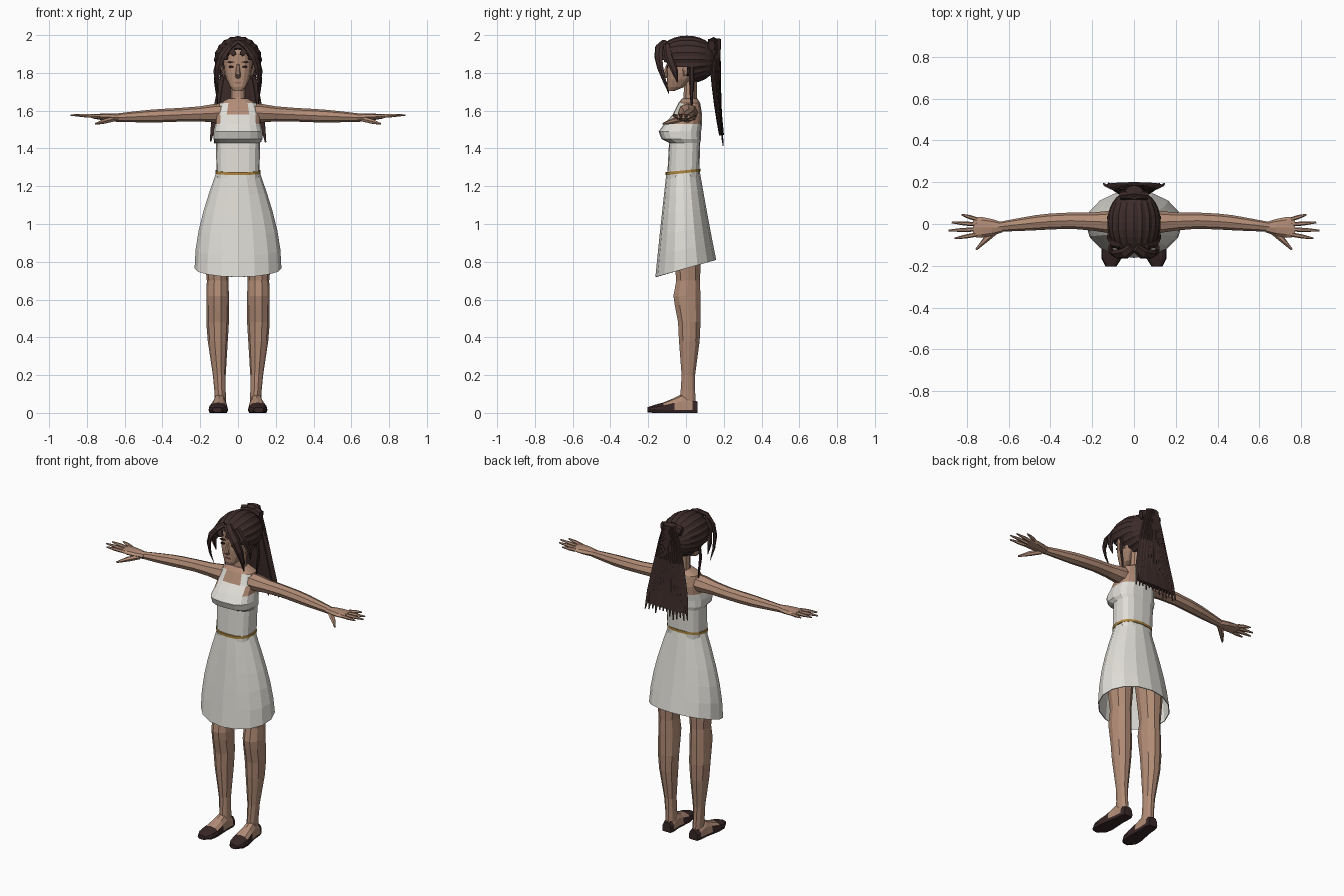
import bpy, bmesh, math, random
from mathutils import Vector

random.seed(4)
cube = bpy.data.objects.get("Cube")
if cube:
    bpy.data.objects.remove(cube)


def material(name, *rgb):
    mat = bpy.data.materials.new(name)
    mat.use_nodes = True
    mat.diffuse_color = (*rgb, 1)
    shader = mat.node_tree.nodes["Principled BSDF"]
    shader.inputs["Base Color"].default_value = (*rgb, 1)
    return mat


skin = material("skin", 0.44, 0.26, 0.18)
cloth = material("white cloth", 0.74, 0.72, 0.67)
hair = material("dark brown hair", 0.046, 0.025, 0.023)
leather = material("dark shoe leather", 0.04, 0.02, 0.02)
gold = material("gold belt", 0.42, 0.24, 0.05)
dark = material("dark eye", 0.02, 0.01, 0.01)
lip = material("lip", 0.3, 0.14, 0.1)


def signed_power(value, power):
    return math.copysign(abs(value) ** power, value)


def ring(center, u, v, sides, power=1, ridge=0):
    """Closed cross-section spanned by the two half-axis vectors."""
    points = []
    for i in range(sides):
        angle = math.tau * i / sides
        across = Vector(u) * signed_power(math.cos(angle), power)
        along = Vector(v) * signed_power(math.sin(angle), power)
        points.append(Vector(center) + (across + along) * (1 - ridge * (i % 2)))
    return points


def loft(name, rings, mats, rule=None, remove=None, mirror=False, caps=True, thick=0):
    """Skin a list of rings; rule picks a material, remove drops faces."""
    bm = bmesh.new()
    rows = [[bm.verts.new(p) for p in r] for r in rings]
    for low, high in zip(rows, rows[1:]):
        for i in range(len(low)):
            bm.faces.new((low[i - 1], low[i], high[i], high[i - 1]))
    if caps:
        bm.faces.new(rows[0])
        bm.faces.new(rows[-1])
    bmesh.ops.recalc_face_normals(bm, faces=bm.faces)
    if remove:
        gone = [f for f in bm.faces if remove(f.calc_center_median())]
        bmesh.ops.delete(bm, geom=gone, context="FACES")
    if rule:
        for f in bm.faces:
            f.material_index = int(rule(f.calc_center_median()))
    mesh = bpy.data.meshes.new(name)
    bm.to_mesh(mesh)
    bm.free()
    for m in mats:
        mesh.materials.append(m)
    obj = bpy.data.objects.new(name, mesh)
    bpy.context.collection.objects.link(obj)
    if thick:
        obj.modifiers.new("Thickness", "SOLIDIFY").thickness = thick
    if mirror:
        obj.modifiers.new("Mirror", "MIRROR").use_mirror_merge = False


def stack(table, sides=16, power=1, tilt=0):
    """Horizontal rings from rows of height, half width, front y, back y."""
    rings = []
    for z, width, front, back in table:
        center = (0, (front + back) / 2, z)
        points = ring(center, (width, 0, 0), (0, (back - front) / 2, 0), sides, power)
        for p in points:
            p.z += tilt * p.y
        rings.append(points)
    return rings


def tube(name, path, mat, side=(0, 1, 0), sides=8, mirror=True, ridge=0):
    """Swept tube; each path row is x, y, z, half width along side, half depth."""
    centers = [Vector(row[:3]) for row in path]
    rings = []
    for i, (center, row) in enumerate(zip(centers, path)):
        before, after = centers[max(i - 1, 0)], centers[min(i + 1, len(path) - 1)]
        tangent = (after - before).normalized()
        u = Vector(side)
        u = (u - tangent * u.dot(tangent)).normalized()
        v = tangent.cross(u)
        rings.append(ring(center, u * row[3], v * row[4], sides, ridge=ridge))
    loft(name, rings, [mat], mirror=mirror)


def lock(name, points, width, side=(0, 1, 0)):
    """Lock of hair that swells and then tapers to a point."""
    path = []
    for i, point in enumerate(points):
        swell = math.sin(math.pi * (0.3 + 0.67 * i / (len(points) - 1)))
        path.append((*point, width * swell, width * swell / 2))
    tube(name, path, hair, side, sides=6)


def plate(name, x, y, z, width, height, mat, mirror=True):
    rings = [ring((x, y + d, z), (width, 0, 0), (0, 0, height), 8) for d in (-0.004, 0.004)]
    loft(name, rings, [mat], mirror=mirror)


# Torso: fitted bodice with skin at the neckline, armholes and upper back
def bare_skin(c):
    side = abs(c.x)
    if c.z > 1.645 or (side > 0.098 and c.z > 1.53):
        return True
    if c.y < 0:
        return c.z > 1.585 and side < 0.045
    return c.z > 1.53 and side > 0.06


loft("bodice", stack([
    (1.24, .113, -.1, .07), (1.43, .117, -.09, .075), (1.45, .13, -.13, .08),
    (1.49, .13, -.145, .08), (1.53, .12, -.115, .085), (1.58, .117, -.07, .085),
    (1.64, .1, -.04, .075), (1.665, .05, -.02, .06)], power=0.7),
    [cloth, skin], bare_skin)
loft("neck", stack([(1.62, .05, -.025, .065), (1.67, .04, -.015, .06),
                    (1.78, .04, -.01, .06)], sides=10), [skin])

# Belt and open skirt whose hem dips at the front
loft("belt", stack([(1.27, .12, -.108, .077), (1.285, .12, -.108, .077)],
                   power=0.85, tilt=0.1), [gold])
skirt = []
for step in range(6):
    t = step / 5
    width = 0.117 + 0.113 * math.sin(t * math.pi / 2)
    row = (1.27 - 0.505 * t, width, -0.105 - 0.057 * t, 0.073 + 0.087 * t)
    skirt += stack([row], tilt=0.1 + 0.18 * t * t)
loft("skirt", skirt, [cloth], caps=False, thick=0.005)

# Legs, standing slightly wider at the knee than at the ankle
leg = stack([(.98, .085, -.08, .09), (.7, .057, -.055, .077), (.62, .06, -.07, .08),
             (.57, .06, -.063, .08), (.48, .06, -.045, .08), (.38, .053, -.04, .075),
             (.2, .034, -.025, .05), (.12, .03, -.03, .05), (.03, .03, -.04, .055)], sides=10)
for points in leg:
    for p in points:
        p.x += 0.09 + 0.018 * min(1, p.z / 0.4)
loft("leg", leg, [skin], mirror=True)

# Feet in low slip-on shoes
foot = []
for y, width, height in ((.06, .03, .06), (.035, .037, .07), (-.02, .038, .1),
                         (-.06, .044, .08), (-.12, .052, .055), (-.165, .048, .043),
                         (-.203, .026, .03)):
    center = (0.096 - 0.07 * y, y, 0.016)
    points = ring(center, (width, 0, 0), (0, 0, height - 0.016), 12, 0.85)
    for p in points:
        p.z = max(p.z, 0)
    foot.append(points)
loft("foot", foot, [skin, leather],
     lambda c: c.z < 0.032 or c.y < -0.12 or c.y > 0.03, mirror=True)

# Arms and palms
arm = [(.07, .01, .055), (.13, .01, .052), (.2, .012, .043), (.3, .016, .039),
       (.4, .012, .038), (.47, .006, .036), (.56, -.004, .03), (.65, -.014, .023)]
tube("arm", [(x, y, 1.592 - 0.045 * x, r, r * 0.93) for x, y, r in arm], skin)
palm = [(.63, .024, .02), (.68, .04, .019), (.73, .05, .016), (.77, .046, .011)]
tube("palm", [(x, -0.016, 1.535 + 0.045 * x, w, d) for x, w, d in palm], skin)

# Fingers fan out from the palm
fingers = (("little", .825), ("ring", .872), ("middle", .888), ("index", .858))
for i, (label, reach) in enumerate(fingers):
    base, tip = 0.022 - 0.024 * i, 0.045 - 0.038 * i
    tube(label + "_finger", [(.75, base, 1.57, .01, .011),
                             ((reach + .75) / 2, (base + tip) / 2, 1.574, .01, .01),
                             (reach, tip, 1.577, .004, .004)], skin, sides=6)
tube("thumb", [(.66, -.03, 1.555, .017, .015), (.71, -.075, 1.543, .014, .014),
               (.755, -.122, 1.53, .005, .005)], skin, sides=6)

# Head and face
loft("head", stack([
    (1.705, .024, -.093, -.06), (1.725, .042, -.1, -.01), (1.765, .062, -.1, .03),
    (1.8, .072, -.102, .07), (1.85, .077, -.1, .1), (1.9, .077, -.1, .11),
    (1.94, .06, -.08, .1)], power=0.75), [skin])
tube("nose", [(0, -.098, 1.845, .007, .006), (0, -.113, 1.79, .014, .015),
              (0, -.1, 1.776, .012, .008)], skin, (1, 0, 0), sides=6, mirror=False)
plate("eye", .035, -.0985, 1.832, .014, .007, dark)
plate("eyebrow", .036, -.0995, 1.857, .02, .004, hair)
plate("mouth", 0, -.1, 1.748, .02, .005, lip, mirror=False)
tube("ear", [(.074, -.005, 1.785, .008, .008), (.082, 0, 1.815, .02, .008),
             (.086, .01, 1.84, .015, .006)], skin, sides=6)

# Combed-back hair: ridges run from the hairline to the tie
cap = []
for step in range(13):
    angle = math.pi * (0.06 + 0.88 * step / 12)
    swell = math.sin(angle) ** 0.8
    center = (0, 0.005 - 0.152 * math.cos(angle), 1.87)
    cap.append(ring(center, (0.128 * swell, 0, 0), (0, 0, 0.127 * swell), 40, ridge=0.045))


def uncovered(c):
    below_hairline = c.y < 0 and c.z < 1.925 - 0.75 * abs(c.x)
    under_head = c.y < 0.04 and c.z < 1.78
    return below_hairline or under_head


loft("hair_cap", cap, [hair], remove=uncovered, thick=0.012)

# Loose locks framing the face
lock("front_lock", [(.01, -.115, 1.965), (.045, -.142, 1.94), (.085, -.146, 1.89),
                    (.106, -.137, 1.83), (.112, -.115, 1.76), (.104, -.09, 1.69)],
     0.028, side=(1, 1, 0))
lock("temple_lock", [(.06, -.1, 1.95), (.1, -.09, 1.89), (.122, -.06, 1.81),
                     (.12, -.045, 1.75)], 0.025)
lock("side_strand", [(.112, .03, 1.85), (.122, .03, 1.76), (.112, .03, 1.68),
                     (.104, .03, 1.59)], 0.014)


# Ponytail: flat fan body, overlaid strands and the tie
def tail(t):
    """Centre y, height and half width of the fan at t from tie to tip."""
    return 0.15 + 0.038 * t * t, 1.98 - 0.51 * t, 0.035 + 0.105 * t ** 0.8


body = []
for step in range(7):
    y, z, width = tail(step / 6)
    body.append((0, y, z, width, 0.033 - 0.02 * step / 6))
tube("ponytail", body, hair, (1, 0, 0), sides=24, mirror=False, ridge=0.08)
for i in range(13):
    f = (i - 6) / 6
    bulge = 0.028 * math.sqrt(1 - 0.9 * f * f)
    length = 1.13 - 0.1 * random.random() - 0.04 * abs(f)
    strand = []
    for step in range(6):
        t = step / 5
        y, z, width = tail(t * length)
        size = 0.004 if step == 5 else 0.009 + 0.007 * t
        strand.append((f * width, y + bulge * (1 - t * t), z, size, 0.007 - 0.004 * t))
    tube("ponytail_strand", strand, hair, (1, 0, 0), sides=6, mirror=False)
tube("hair_tie", [(-.065, .135, 1.945, .02, .03), (0, .145, 1.955, .03, .035),
                  (.065, .135, 1.945, .02, .03)], leather, mirror=False)
